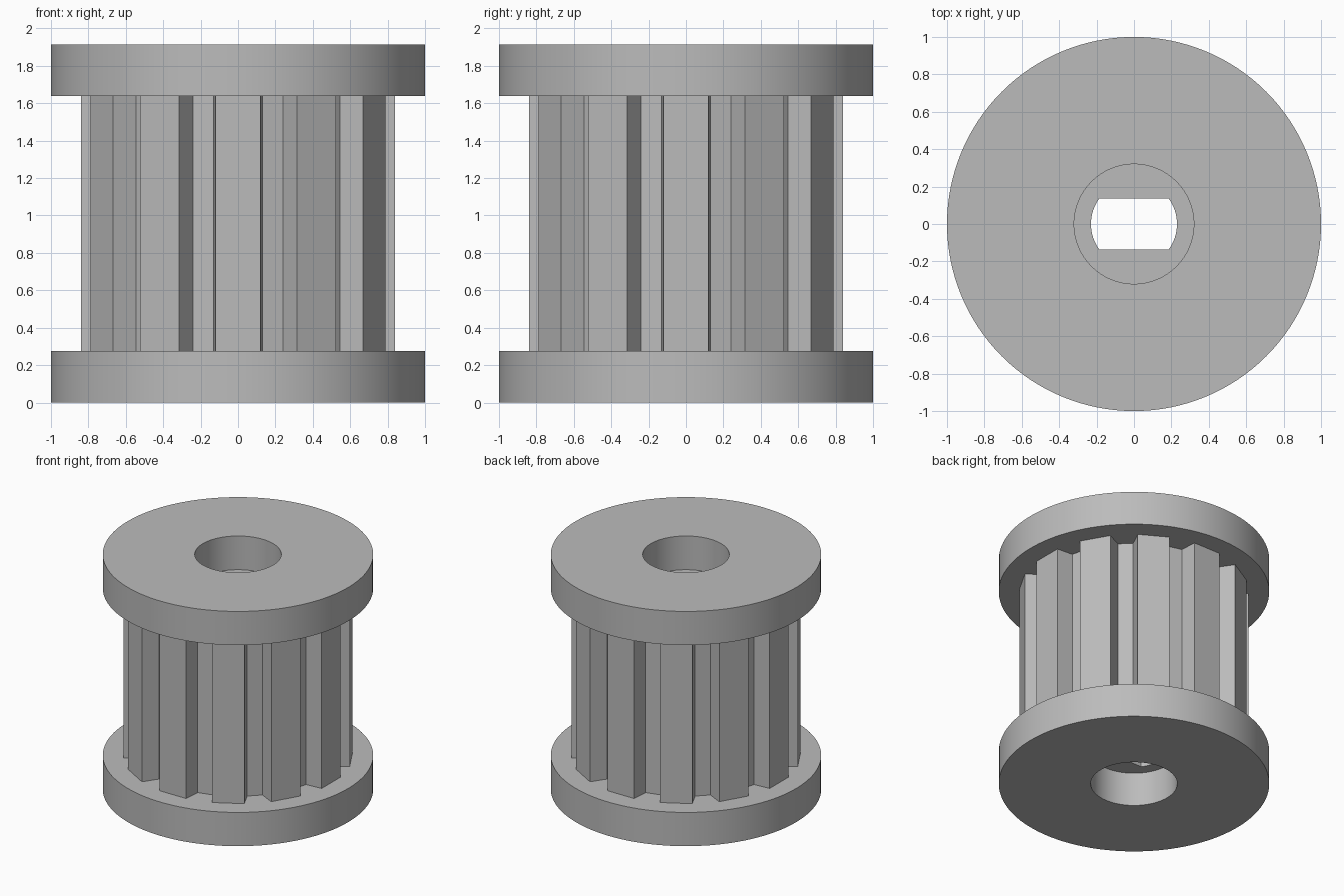
import bpy, bmesh
from math import sin, cos, pi, asin, radians

cube = bpy.data.objects.get("Cube")
if cube:
    bpy.data.objects.remove(cube, do_unlink=True)

grey = bpy.data.materials.new("plain grey")
grey.use_nodes = True
colour = (0.5, 0.5, 0.5, 1)
grey.diffuse_color = colour
grey.node_tree.nodes["Principled BSDF"].inputs["Base Color"].default_value = colour

TEETH = 12
FLANGE = 0.275
HEIGHT = 1.915


def arc(radius, start, end, steps):
    return [(radius * cos(start + (end - start) * i / steps),
             radius * sin(start + (end - start) * i / steps)) for i in range(steps + 1)]


def circle(radius, steps=128):
    return arc(radius, 0, 2 * pi, steps)[:-1]


def hollow_prism(name, outer, inner, bottom, top):
    """Extrude the area between two outlines."""
    bm = bmesh.new()
    edges = []
    for outline in (outer, inner):
        verts = [bm.verts.new((x, y, bottom)) for x, y in outline]
        edges += [bm.edges.new((v, verts[i - 1])) for i, v in enumerate(verts)]
    bmesh.ops.triangle_fill(bm, use_beauty=True, edges=edges)
    grown = bmesh.ops.extrude_face_region(bm, geom=bm.faces[:], use_keep_orig=True)
    moved = [g for g in grown["geom"] if isinstance(g, bmesh.types.BMVert)]
    bmesh.ops.translate(bm, verts=moved, vec=(0, 0, top - bottom))
    bmesh.ops.recalc_face_normals(bm, faces=bm.faces[:])
    mesh = bpy.data.meshes.new(name)
    bm.to_mesh(mesh)
    bm.free()
    mesh.materials.append(grey)
    obj = bpy.data.objects.new(name, mesh)
    bpy.context.collection.objects.link(obj)
    bpy.ops.object.select_all(action="DESELECT")
    obj.select_set(True)
    bpy.context.view_layer.objects.active = obj
    bpy.ops.object.shade_smooth_by_angle(angle=radians(8))
    return obj


# Toothed hub: slightly tapered flat teeth with flat grooves between
tooth = [(0.705, -0.13), (0.84, -0.12), (0.84, 0.12), (0.705, 0.13)]
gear = []
for k in range(TEETH):
    a = 2 * pi * k / TEETH
    gear += [(r * cos(a) - t * sin(a), r * sin(a) + t * cos(a)) for r, t in tooth]

# Shaft bore: a circle with two flat sides
bore_radius = 0.23
flat = asin(0.137 / bore_radius)
bore = arc(bore_radius, -flat, flat, 16) + arc(bore_radius, pi - flat, pi + flat, 16)
hollow_prism("toothed_hub", gear, bore, FLANGE, HEIGHT - FLANGE)

# Round end flanges with a wider hole
for name, base in (("lower_flange", 0), ("upper_flange", HEIGHT - FLANGE)):
    hollow_prism(name, circle(1), circle(0.32), base, base + FLANGE)
